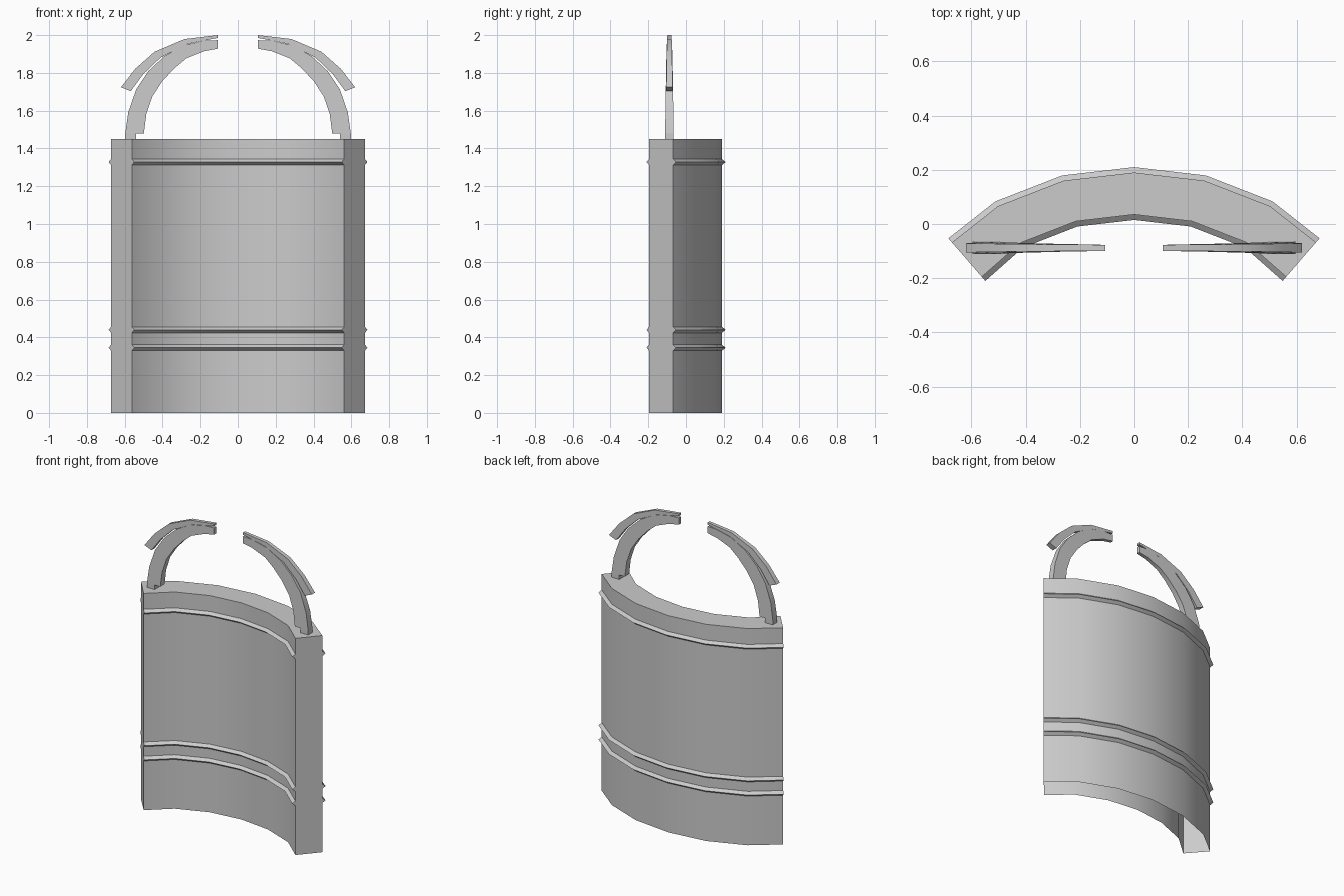
import bpy, bmesh, math
from mathutils import Vector

if "Cube" in bpy.data.objects:
    bpy.data.objects.remove(bpy.data.objects["Cube"])

grey = bpy.data.materials.new("plain grey")
grey.diffuse_color = (0.6, 0.6, 0.6, 1)
grey.use_nodes = True
grey.node_tree.nodes["Principled BSDF"].inputs["Base Color"].default_value = grey.diffuse_color


def loft(name, sections, caps=True, skip_edge=None):
    """Join matching closed cross-sections into one skin; skip_edge leaves one side open."""
    bm = bmesh.new()
    rows = [[bm.verts.new(p) for p in s] for s in sections]
    n = len(rows[0])
    for a, b in zip(rows, rows[1:]):
        for i in range(n):
            if i != skip_edge:
                j = (i + 1) % n
                bm.faces.new((a[i], a[j], b[j], b[i]))
    if caps:
        bm.faces.new(rows[0])
        bm.faces.new(rows[-1])
    bmesh.ops.recalc_face_normals(bm, faces=bm.faces)
    mesh = bpy.data.meshes.new(name)
    bm.to_mesh(mesh)
    bm.free()
    mesh.materials.append(grey)
    ob = bpy.data.objects.new(name, mesh)
    bpy.context.collection.objects.link(ob)
    bpy.ops.object.select_all(action='DESELECT')
    ob.select_set(True)
    bpy.context.view_layer.objects.active = ob
    bpy.ops.object.shade_smooth_by_angle(angle=math.radians(30))
    return ob


def both_sides(half):
    return [(-x, y) for x, y in reversed(half[1:])] + half


# Curved hollow body, open underneath
outer = both_sides([(0, .19), (.26, .16), (.502, .066), (.672, -.068)])
inner = both_sides([(0, .035), (.215, .01), (.42, -.07), (.562, -.195)])
H = 1.45
loft("curved_body", [[(ix, iy, 0), (ox, oy, 0), (ox, oy, H), (ix, iy, H)]
                     for (ox, oy), (ix, iy) in zip(outer, inner)], skip_edge=0)

# Thin triangular ridges on the back and front walls
for k, z in enumerate((.345, .44, 1.328)):
    for side, wall, sign in (("back", outer, 1), ("front", inner, -1)):
        sections = []
        for o, i, w in zip(outer, inner, wall):
            d = (Vector(o) - Vector(i)).normalized() * sign
            base, tip = Vector(w), Vector(w) + d * .02
            sections.append([(*base, z - .016), (*tip, z), (*base, z + .016)])
        loft(f"{side}_ridge_{k + 1}", sections)

# Arched handle halves: (outer x, z, inner x, z) from the foot to the tip
ARM = [(.597, 1.48, .499, 1.48), (.581, 1.592, .486, 1.581),
       (.539, 1.714, .454, 1.676), (.475, 1.809, .401, 1.756),
       (.39, 1.889, .337, 1.825), (.284, 1.947, .273, 1.878),
       (.178, 1.971, .178, 1.915), (.107, 1.973, .107, 1.928)]
STRIP = [(.62, 1.724, .568, 1.703), (.544, 1.822, .502, 1.793),
         (.442, 1.912, .408, 1.883), (.284, 1.979, .268, 1.953),
         (.107, 2.0, .107, 1.985)]
YC = -.088


def arch(name, pts, s, w0, w1):
    sections = []
    for k, (ox, oz, ix, iz) in enumerate(pts):
        w = w0 + (w1 - w0) * k / (len(pts) - 1)
        sections.append([(s * ox, YC - w, oz), (s * ox, YC + w, oz),
                         (s * ix, YC + w, iz), (s * ix, YC - w, iz)])
    loft(name, sections)


for s, label in ((-1, "left"), (1, "right")):
    arch(f"{label}_handle_arm", ARM, s, .023, .011)
    arch(f"{label}_handle_strip", STRIP, s, .017, .011)
    arch(f"{label}_handle_foot", [(.597, 1.44, .54, 1.44), (.597, 1.48, .54, 1.48)],
         s, .023, .023)
